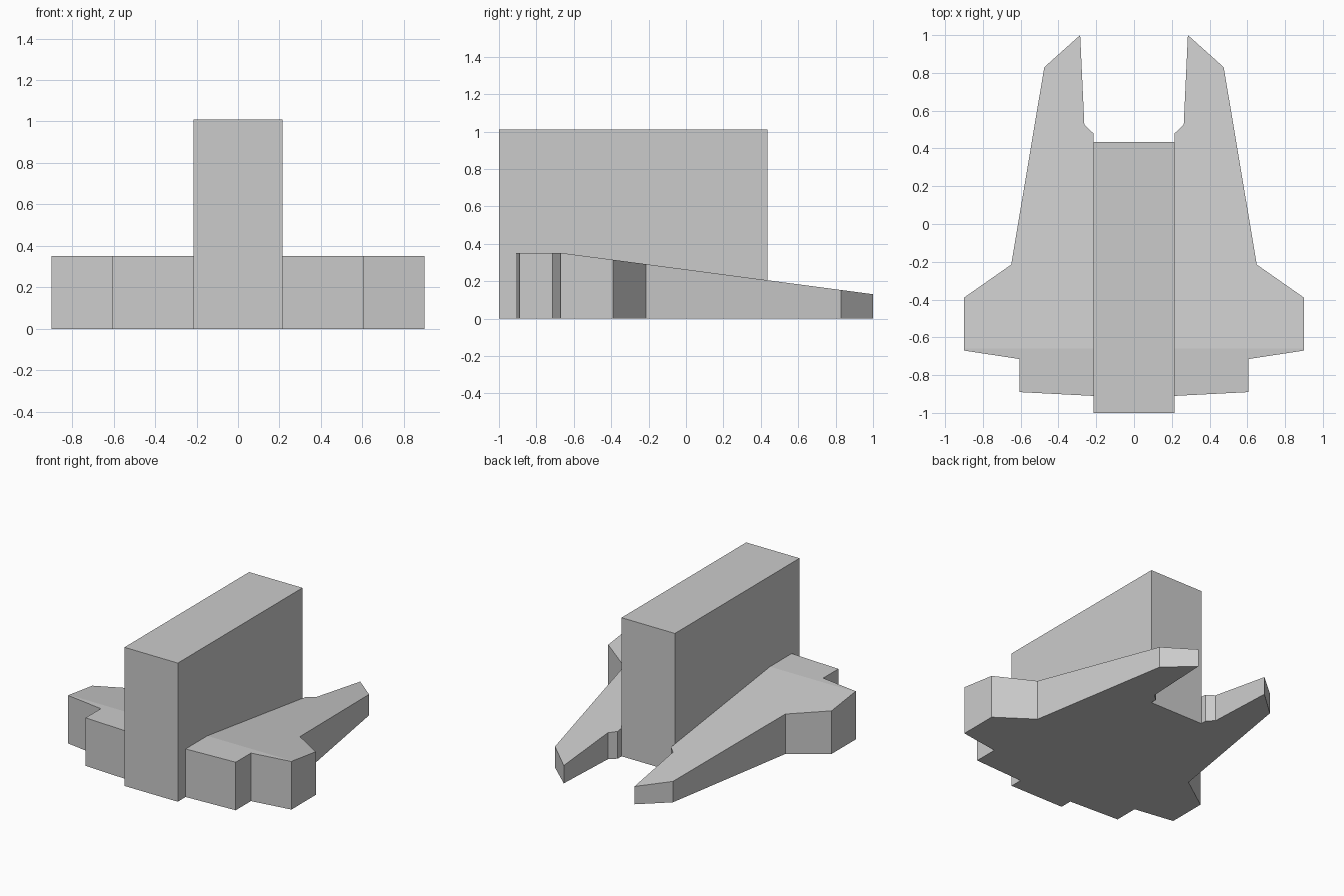
import bpy
import bmesh

if "Cube" in bpy.data.objects:
    bpy.data.objects.remove(bpy.data.objects["Cube"], do_unlink=True)

# Single plain grey material
GREY = (0.6, 0.6, 0.6, 1.0)
grey = bpy.data.materials.new("plain grey")
grey.use_nodes = True
grey.diffuse_color = GREY
grey.node_tree.nodes["Principled BSDF"].inputs["Base Color"].default_value = GREY

WING_HEIGHT, TIP_HEIGHT = 0.35, 0.13
SLOPE_START, TIP_Y = -0.66, 1.0


def finish(name, bm):
    bmesh.ops.recalc_face_normals(bm, faces=bm.faces)
    mesh = bpy.data.meshes.new(name)
    bm.to_mesh(mesh)
    bm.free()
    mesh.materials.append(grey)
    obj = bpy.data.objects.new(name, mesh)
    bpy.context.collection.objects.link(obj)
    return obj


def top_height(y):
    t = max(0.0, (y - SLOPE_START) / (TIP_Y - SLOPE_START))
    return WING_HEIGHT + (TIP_HEIGHT - WING_HEIGHT) * t


# Tall central block
bm = bmesh.new()
bmesh.ops.create_cube(bm, size=1)
bmesh.ops.scale(bm, vec=(0.43, 1.435, 1.01), verts=bm.verts)
bmesh.ops.translate(bm, vec=(0, -0.2825, 0.505), verts=bm.verts)
finish("central_block", bm)

# Wing outline from the front inner corner round to the rear inner corner
OUTLINE = [(0.215, -0.91), (0.605, -0.89), (0.605, -0.715), (0.9, -0.67),
           (0.9, -0.39), (0.65, -0.215), (0.475, 0.83), (0.285, 1.0),
           (0.263, 0.525), (0.215, 0.48)]


def wing(name, side):
    bm = bmesh.new()
    bm.faces.new([bm.verts.new((side * x, y, 0)) for x, y in OUTLINE])
    # Crease where the flat top starts to slope down
    bmesh.ops.bisect_plane(bm, geom=bm.verts[:] + bm.edges[:] + bm.faces[:],
                           plane_co=(0, SLOPE_START, 0), plane_no=(0, 1, 0))
    # Raise a sloped top and keep the flat underside
    raised = bmesh.ops.extrude_face_region(bm, geom=bm.faces[:], use_keep_orig=True)
    for v in raised["geom"]:
        if isinstance(v, bmesh.types.BMVert):
            v.co.z = top_height(v.co.y)
    return finish(name, bm)


wing("left_wing", 1)
wing("right_wing", -1)
